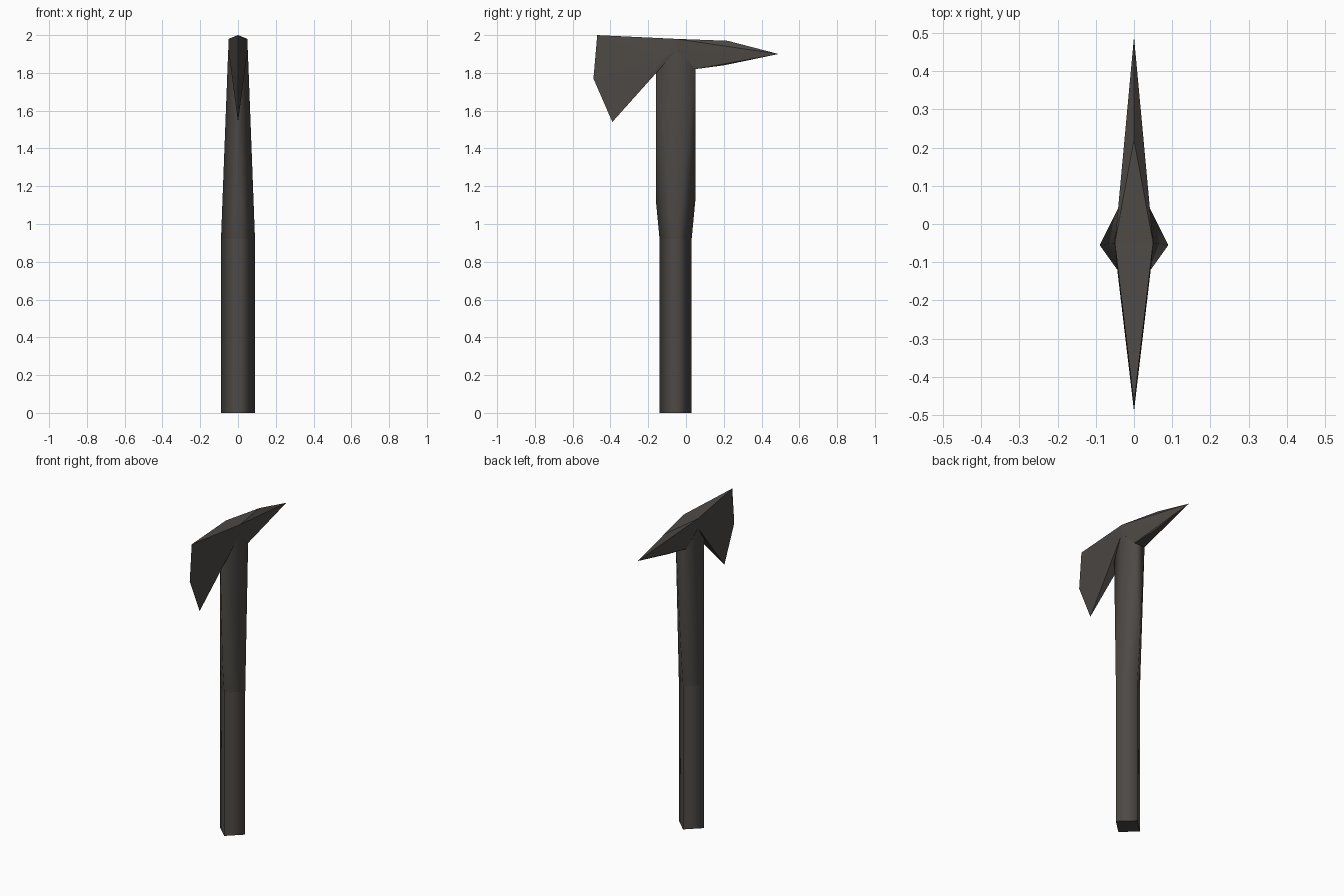
import bpy, bmesh

if "Cube" in bpy.data.objects:
    bpy.data.objects.remove(bpy.data.objects["Cube"])

metal = bpy.data.materials.new("dark_iron")
metal.diffuse_color = (0.075, 0.067, 0.060, 1)
metal.use_nodes = True
metal.node_tree.nodes["Principled BSDF"].inputs["Base Color"].default_value = metal.diffuse_color


def both(x, y, z):
    """A point and its mirror image across x = 0."""
    return [(x, y, z), (-x, y, z)]


def hull(name, points, smooth):
    """Convex faceted solid; level end caps always stay flat."""
    bm = bmesh.new()
    for p in points:
        bm.verts.new(p)
    res = bmesh.ops.convex_hull(bm, input=bm.verts[:])
    junk = list({g for g in res["geom_interior"] + res["geom_unused"]
                 if isinstance(g, bmesh.types.BMVert)})
    bmesh.ops.delete(bm, geom=junk, context='VERTS')
    bmesh.ops.dissolve_limit(bm, angle_limit=0.01, verts=bm.verts[:], edges=bm.edges[:])
    bmesh.ops.recalc_face_normals(bm, faces=bm.faces[:])
    for f in bm.faces:
        f.smooth = smooth and abs(f.normal.z) < 0.7
    me = bpy.data.meshes.new(name)
    bm.to_mesh(me)
    bm.free()
    me.materials.append(metal)
    ob = bpy.data.objects.new(name, me)
    bpy.context.collection.objects.link(ob)
    return ob


def diamond(z):
    """Cross-section of the grip."""
    return both(0.09, -0.055, z) + [(0, -0.14, z), (0, 0.03, z)]


# lower grip: diamond prism
hull("grip", diamond(0) + diamond(0.92), True)

# upper shaft: swells to front and back points, then narrows sideways to the head
hull("shaft",
     diamond(0.92) + [(0, -0.16, 1.13), (0, 0.05, 1.13)]
     + both(0.015, -0.16, 1.82) + both(0.037, 0.05, 1.82)
     + both(0.052, -0.05, 1.92), True)

# axe blade: wedge thinning to the front edge
hull("axe_blade",
     [(0, -0.47, 2.0), (0, -0.49, 1.77), (0, -0.39, 1.54), (0, -0.16, 1.82)]
     + both(0.05, -0.05, 1.98) + both(0.045, -0.11, 1.88)
     + both(0.05, -0.05, 1.92), False)

# rear spike
hull("rear_spike",
     [(0, 0.22, 1.97), (0, 0.49, 1.90)]
     + both(0.05, -0.05, 1.98) + both(0.05, -0.05, 1.92)
     + both(0.037, 0.05, 1.82) + both(0.018, 0.20, 1.84), False)
